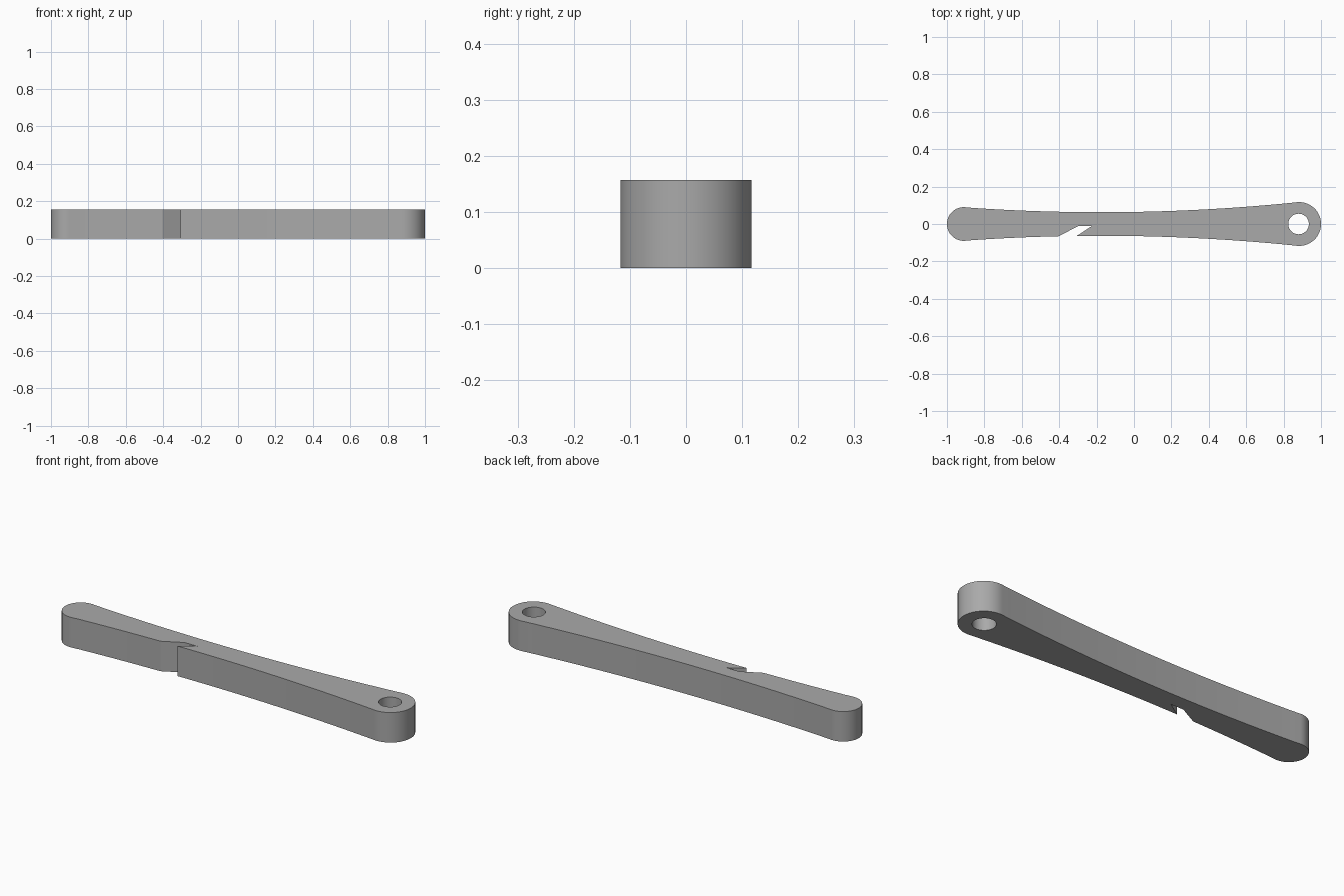
import bpy, bmesh
from math import sin, cos, pi, atan, radians

HEIGHT = 0.157
LEFT_X, LEFT_R = -0.91, 0.09       # small rounded end
RIGHT_X, RIGHT_R = 0.883, 0.117    # large rounded end with the hole
WAIST_X, WAIST, BEND = -0.175, 0.063, 0.0486

cube = bpy.data.objects.get("Cube")
if cube:
    bpy.data.objects.remove(cube, do_unlink=True)


def prism(name, outline, z0, z1):
    """Extrude a flat outline between two heights."""
    bm = bmesh.new()
    face = bm.faces.new([bm.verts.new((x, y, z0)) for x, y in outline])
    top = bmesh.ops.extrude_face_region(bm, geom=[face])["geom"]
    verts = [v for v in top if isinstance(v, bmesh.types.BMVert)]
    bmesh.ops.translate(bm, verts=verts, vec=(0, 0, z1 - z0))
    bmesh.ops.recalc_face_normals(bm, faces=bm.faces)
    mesh = bpy.data.meshes.new(name)
    bm.to_mesh(mesh)
    bm.free()
    obj = bpy.data.objects.new(name, mesh)
    bpy.context.collection.objects.link(obj)
    return obj


def arc(cx, r, start, end, steps):
    angles = [start + (end - start) * i / steps for i in range(steps + 1)]
    return [(cx + r * cos(a), r * sin(a)) for a in angles]


def cut(obj, cutter):
    cutter.hide_render = True
    mod = obj.modifiers.new("cut", 'BOOLEAN')
    mod.operation, mod.solver, mod.object = 'DIFFERENCE', 'EXACT', cutter
    bpy.context.view_layer.objects.active = obj
    bpy.ops.object.modifier_apply(modifier=mod.name)
    bpy.data.objects.remove(cutter, do_unlink=True)


# Upper half of the outline: round end, gently hollow side, round end
tilt_r = atan(2 * BEND * (RIGHT_X - WAIST_X))
tilt_l = atan(2 * BEND * (WAIST_X - LEFT_X))
big_end = arc(RIGHT_X, RIGHT_R, 0, pi / 2 + tilt_r, 24)
small_end = arc(LEFT_X, LEFT_R, pi / 2 - tilt_l, pi, 24)
x0, x1 = big_end[-1][0], small_end[0][0]
side = []
for i in range(1, 40):
    x = x0 + (x1 - x0) * i / 40
    side.append((x, WAIST + BEND * (x - WAIST_X) ** 2))
upper = big_end + side + small_end
lower = [(x, -y) for x, y in reversed(upper[1:-1])]
handle = prism("handle", upper + lower, 0, HEIGHT)

# Hanging hole and slanted hook notch
cut(handle, prism("hole_cutter", arc(0.88, 0.055, 0, 2 * pi, 48)[:-1], -0.1, 0.3))
notch = [(-0.49, -0.111), (-0.3, -0.012), (-0.227, -0.012), (-0.379, -0.111)]
cut(handle, prism("notch_cutter", notch, -0.1, 0.3))

# Plain grey finish
grey = bpy.data.materials.new("grey")
grey.use_nodes = True
color = (0.4, 0.4, 0.4, 1)
grey.diffuse_color = color
grey.node_tree.nodes["Principled BSDF"].inputs["Base Color"].default_value = color
handle.data.materials.clear()
handle.data.materials.append(grey)

bpy.ops.object.select_all(action='DESELECT')
handle.select_set(True)
bpy.context.view_layer.objects.active = handle
bpy.ops.object.shade_smooth_by_angle(angle=radians(20))
